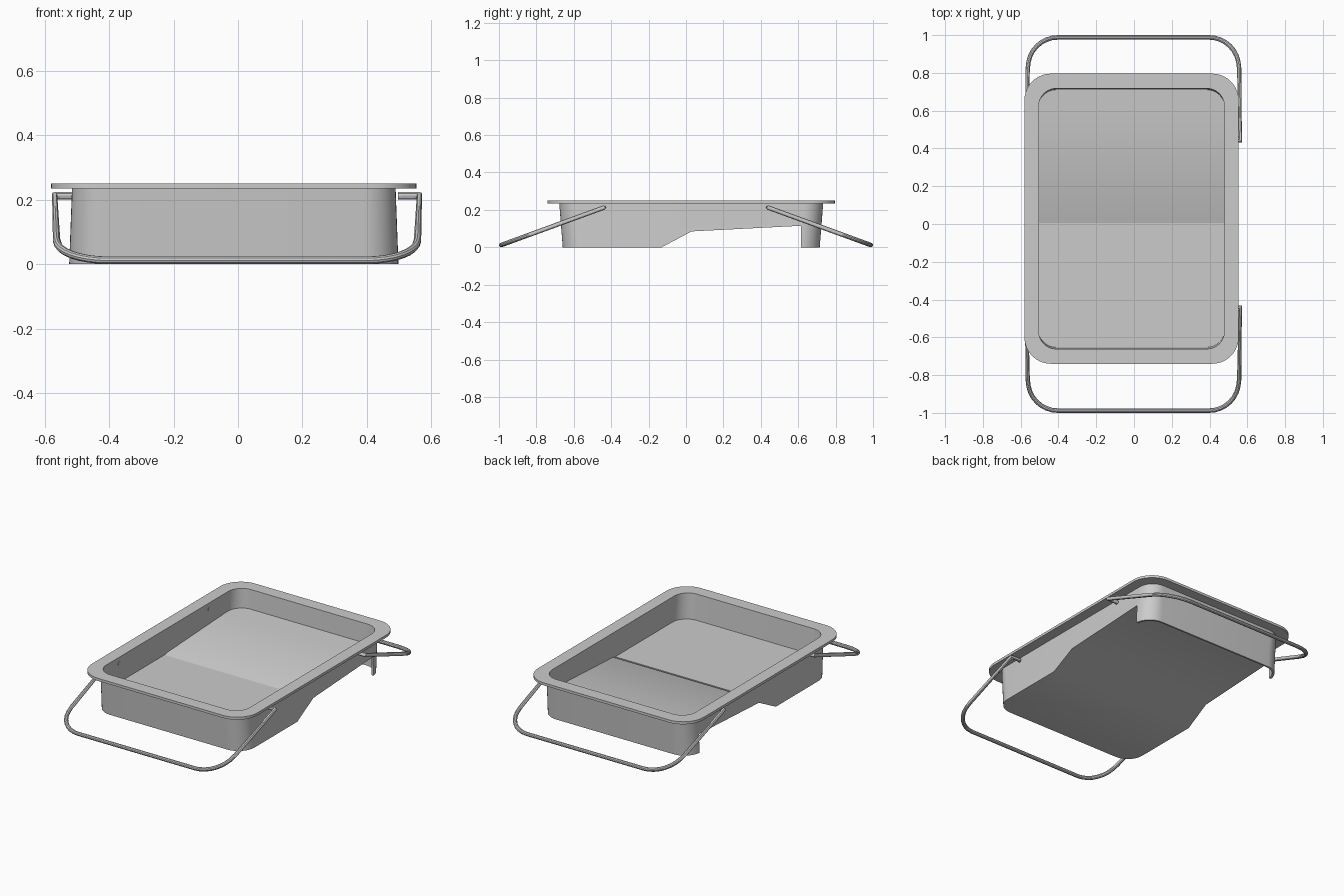
import bpy, math

if "Cube" in bpy.data.objects:
    bpy.data.objects.remove(bpy.data.objects["Cube"])

CX, CY = -0.013, 0.028          # tray centre is slightly off the handle centre


def mesh_object(name, verts, faces):
    me = bpy.data.meshes.new(name)
    me.from_pydata(verts, [], faces)
    ob = bpy.data.objects.new(name, me)
    bpy.context.collection.objects.link(ob)
    return ob


def rounded_rect(hx, hy, r, z, seg=10):
    pts = []
    for i, (sx, sy) in enumerate([(1, 1), (-1, 1), (-1, -1), (1, -1)]):
        for k in range(seg + 1):
            a = math.pi / 2 * (i + k / seg)
            pts.append((CX + sx * (hx - r) + r * math.cos(a),
                        CY + sy * (hy - r) + r * math.sin(a), z))
    return pts


def loft(name, low, high):
    """Closed solid between two rounded rectangles (hx, hy, r, z)."""
    v = rounded_rect(*low) + rounded_rect(*high)
    n = len(v) // 2
    f = [tuple(range(n))[::-1], tuple(range(n, 2 * n))]
    f += [(i, (i + 1) % n, n + (i + 1) % n, n + i) for i in range(n)]
    return mesh_object(name, v, f)


def prism(name, prof):
    """Side profile (y, z), counter-clockwise seen from +x, extruded across x."""
    n = len(prof)
    v = [(x, y, z) for x in (-0.8, 0.8) for y, z in prof]
    f = [tuple(range(n))[::-1], tuple(range(n, 2 * n))]
    f += [(i, (i + 1) % n, n + (i + 1) % n, n + i) for i in range(n)]
    return mesh_object(name, v, f)


def boolean(ob, other, op):
    m = ob.modifiers.new(op, 'BOOLEAN')
    m.operation, m.object, m.solver = op, other, 'EXACT'
    bpy.context.view_layer.objects.active = ob
    bpy.ops.object.modifier_apply(modifier=m.name)


def smooth(ob):
    bpy.ops.object.select_all(action='DESELECT')
    ob.select_set(True)
    bpy.context.view_layer.objects.active = ob
    bpy.ops.object.shade_smooth_by_angle(angle=math.radians(30))


# Cutters: inside of the tray, above the floor and below it
T = 0.012
inner_low, inner_high = (0.497, 0.675, 0.10, -0.02), (0.490, 0.692, 0.09, 0.30)
cavity = loft("cavity_cutter", inner_low, inner_high)
above = prism("above_floor", [(-1, T), (-0.135, T), (0.025, 0.085 + T),
                              (0.62, 0.115 + T), (1, 0.134 + T), (1, 0.6), (-1, 0.6)])
boolean(cavity, above, 'INTERSECT')
under = prism("under_cutter", [(-0.13, 0), (-0.13, -0.2), (0.615, -0.2),
                               (0.615, 0.115), (0.03, 0.085)])
skirt_hollow = loft("skirt_hollow_cutter", inner_low, inner_high)
behind = prism("behind_ramp", [(0.6, -0.2), (1, -0.2), (1, 0.134), (0.6, 0.1142)])
boolean(skirt_hollow, behind, 'INTERSECT')

# Tray body: deep well in front, ramp behind, rear skirt as a foot
body = loft("tray_body", (0.511, 0.687, 0.11, 0.0), (0.502, 0.706, 0.10, 0.24))
for c in (cavity, under, skirt_hollow):
    boolean(body, c, 'DIFFERENCE')
smooth(body)

# Flat rim
rim = loft("rim", (0.567, 0.768, 0.14, 0.234), (0.567, 0.768, 0.14, 0.25))
opening = loft("opening_cutter", inner_low, inner_high)
boolean(rim, opening, 'DIFFERENCE')
smooth(rim)

# Level fill surface lying in the front well
fill = loft("well_fill", inner_low, inner_high)
fill_zone = prism("fill_zone", [(-1, 0.075), (0.005, 0.075), (0.005, 0.092), (-1, 0.092)])
boolean(fill, fill_zone, 'INTERSECT')
smooth(fill)

for h in (cavity, above, under, skirt_hollow, behind, opening, fill_zone):
    bpy.data.objects.remove(h)


# Wire handles at both ends, sloping down to the ground
def handle(name, s):
    half = [(0.500, 0.44), (0.566, 0.44), (0.560, 0.82)]
    half += [(0.40 + 0.158 * math.cos(a), 0.83 + 0.158 * math.sin(a))
             for a in (math.pi / 2 * k / 8 for k in range(1, 9))]
    pts = half + [(-x, y) for x, y in reversed(half)]
    cu = bpy.data.curves.new(name, 'CURVE')
    cu.dimensions = '3D'
    cu.bevel_depth, cu.bevel_resolution, cu.use_fill_caps = 0.012, 3, True
    sp = cu.splines.new('POLY')
    sp.points.add(len(pts) - 1)
    for p, (x, y) in zip(sp.points, pts):
        z = 0.212 - (y - 0.44) * (0.20 / 0.548)
        p.co = (x - 0.003, s * y, z, 1)
    ob = bpy.data.objects.new(name, cu)
    bpy.context.collection.objects.link(ob)
    bpy.ops.object.select_all(action='DESELECT')
    ob.select_set(True)
    bpy.context.view_layer.objects.active = ob
    bpy.ops.object.convert(target='MESH')
    smooth(bpy.context.view_layer.objects.active)


handle("front_handle", -1)
handle("back_handle", 1)
